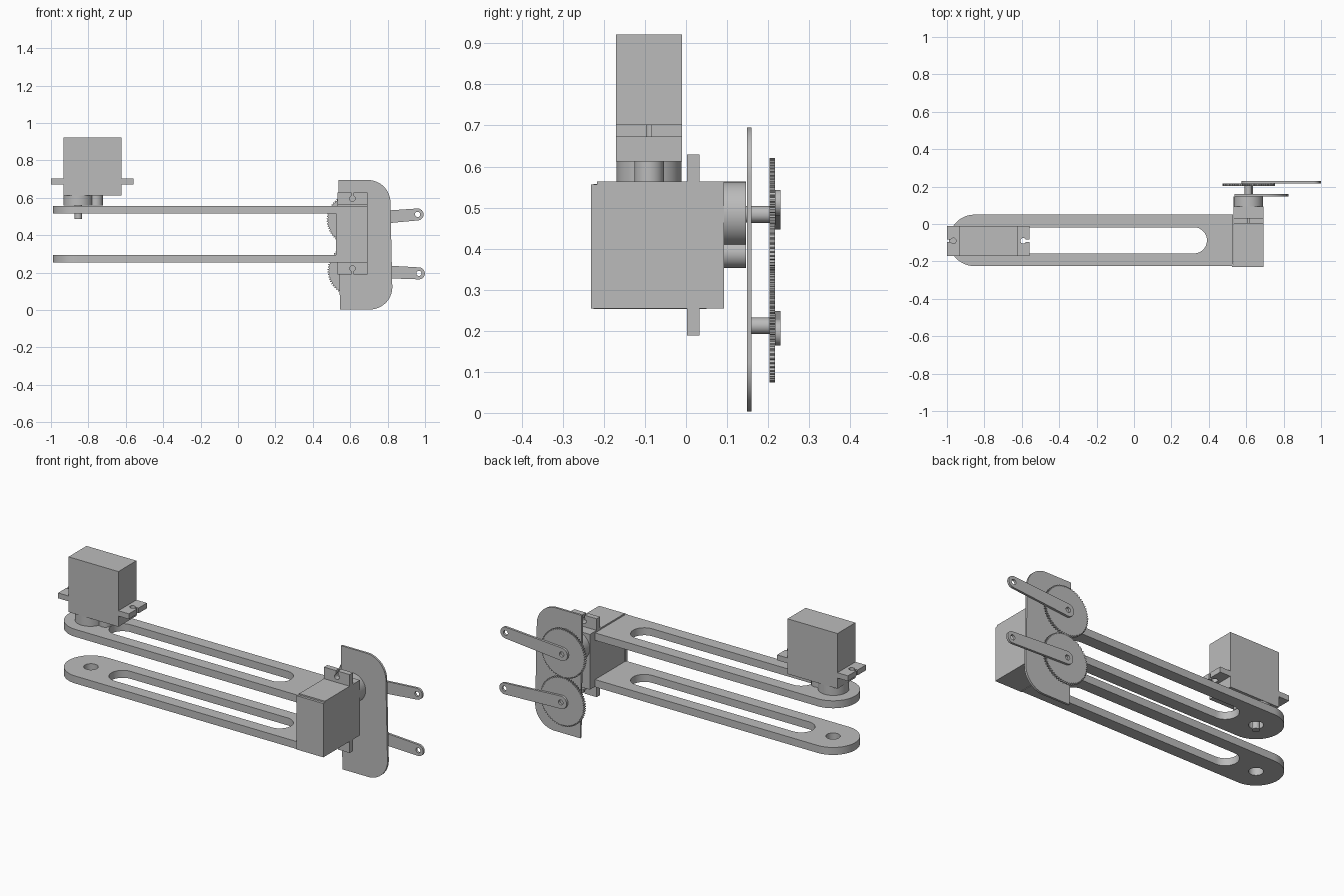
import bpy
from math import pi, cos, sin, atan2
from mathutils import Matrix, Vector

if "Cube" in bpy.data.objects:
    bpy.data.objects.remove(bpy.data.objects["Cube"], do_unlink=True)

grey = bpy.data.materials.new("plain_grey")
grey.use_nodes = True
colour = (0.5, 0.5, 0.5, 1)
grey.diffuse_color = colour
grey.node_tree.nodes["Principled BSDF"].inputs["Base Color"].default_value = colour


def frame(origin, u, w):
    """Matrix with local x along u and local z along w."""
    u, w = Vector(u), Vector(w)
    return Matrix.Translation(origin) @ Matrix((u, w.cross(u), w)).transposed().to_4x4()


def arc(cx, cy, r, start, end, n=24):
    return [(cx + r * cos(start + (end - start) * i / n),
             cy + r * sin(start + (end - start) * i / n)) for i in range(n + 1)]


def circle(cx, cy, r, n=32):
    return arc(cx, cy, r, 0, 2 * pi, n)[:-1]


def rect(x0, x1, y0, y1):
    return [(x0, y0), (x1, y0), (x1, y1), (x0, y1)]


def capsule(a, b, ra, rb):
    t = atan2(b[1] - a[1], b[0] - a[0])
    return arc(*b, rb, t - pi / 2, t + pi / 2) + arc(*a, ra, t + pi / 2, t + 3 * pi / 2)


def slab(name, loops, low, high, place):
    """Extrude an outline, with optional hole loops, from low to high."""
    curve = bpy.data.curves.new(name, "CURVE")
    curve.dimensions = "2D"
    curve.fill_mode = "BOTH"
    curve.extrude = (high - low) / 2
    for loop in loops:
        spline = curve.splines.new("POLY")
        spline.points.add(len(loop) - 1)
        for point, (x, y) in zip(spline.points, loop):
            point.co = (x, y, 0, 1)
        spline.use_cyclic_u = True
    temp = bpy.data.objects.new(name + "_profile", curve)
    bpy.context.collection.objects.link(temp)
    deps = bpy.context.evaluated_depsgraph_get()
    mesh = bpy.data.meshes.new_from_object(temp.evaluated_get(deps))
    bpy.data.objects.remove(temp, do_unlink=True)
    bpy.data.curves.remove(curve)
    mesh.transform(place @ Matrix.Translation((0, 0, (low + high) / 2)))
    mesh.materials.clear()
    mesh.materials.append(grey)
    mesh.shade_smooth()
    mesh.set_sharp_from_angle(angle=pi / 6)
    obj = bpy.data.objects.new(name, mesh)
    bpy.context.collection.objects.link(obj)
    return obj


def servo(name, place):
    """Geared motor with its output shaft along local z."""
    slab(name + "_body", [rect(-0.08, 0.23, -0.08, 0.08)], -0.31, 0, place)
    # Mounting flange with an open keyhole at each end
    gap = 0.4
    key_low = arc(-0.112, 0, 0.015, pi - gap, gap - pi)
    key_high = arc(0.262, 0, 0.015, -gap, gap - 2 * pi)
    flange = ([(-0.145, -0.08), (0.295, -0.08), (0.295, -0.006)] + key_high
              + [(0.295, 0.006), (0.295, 0.08), (-0.145, 0.08), (-0.145, 0.006)]
              + key_low + [(-0.145, -0.006)])
    slab(name + "_flange", [flange], -0.09, -0.06, place)
    slab(name + "_large_boss", [circle(0, 0, 0.079, 48)], 0, 0.053, place)
    slab(name + "_small_boss", [circle(0.095, 0, 0.036)], 0, 0.053, place)
    slab(name + "_shaft", [circle(0, 0, 0.02)], 0.05, 0.124, place)


flat = Matrix.Identity(4)
upright = frame((0, 0, 0), (1, 0, 0), (0, -1, 0))  # local y is up, local z is forward

# Pair of slotted arms
mid = -0.0875
arm = arc(-0.8525, mid, 0.1375, pi / 2, 3 * pi / 2, 32) + [(0.53, -0.225), (0.53, 0.05)]
slot = capsule((-0.655, mid), (0.32, mid), 0.07, 0.07)
pivot = circle(-0.8525, mid, 0.037)
for name, z in (("lower_arm", 0.253), ("upper_arm", 0.515)):
    slab(name, [arm, slot, pivot], z, z + 0.042, flat)

# Servos at the two ends, and the front cover of the gripper servo
servo("base_servo", frame((-0.854, -0.09, 0.612), (1, 0, 0), (0, 0, -1)))
servo("gripper_servo", frame((0.612, 0.093, 0.484), (0, 0, -1), (0, 1, 0)))
slab("servo_front_cover", [rect(0.525, 0.692, 0.254, 0.556)], 0.215, 0.231, upright)

# Gripper back panel, rounded on its outer side
panel = ([(0.545, 0.003)] + arc(0.705, 0.123, 0.12, -pi / 2, 0)
         + arc(0.695, 0.575, 0.12, 0, pi / 2) + [(0.536, 0.695)])
slab("gripper_panel", [panel], -0.16, -0.148, upright)

# Meshing gears with their finger links
teeth = 64
for name, hub, tip in (("upper", (0.612, 0.483), (0.96, 0.511)),
                       ("lower", (0.617, 0.212), (0.967, 0.196))):
    gear = []
    for i in range(teeth):
        for step, r in ((0, 0.131), (0.3, 0.131), (0.5, 0.138), (0.8, 0.138)):
            a = 2 * pi * (i + step) / teeth
            gear.append((hub[0] + r * cos(a), hub[1] + r * sin(a)))
    slab(name + "_gear", [gear], -0.217, -0.203, upright)
    slab(name + "_gear_shaft", [circle(*hub, 0.02)], -0.204, -0.155, upright)
    slab(name + "_finger_link",
         [capsule(hub, tip, 0.036, 0.032), circle(*hub, 0.014), circle(*tip, 0.014)],
         -0.23, -0.217, upright)
